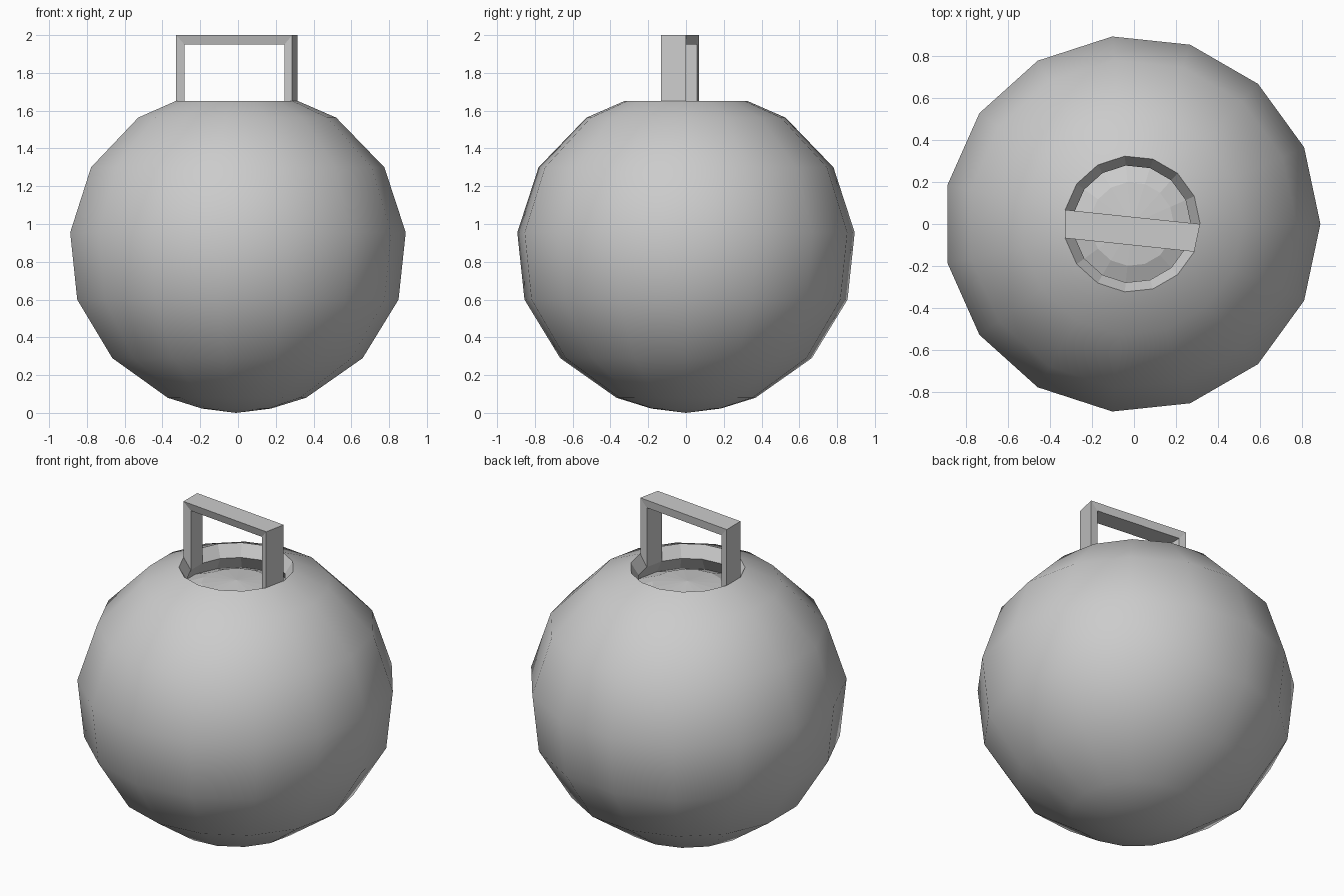
import bpy, bmesh, math

if "Cube" in bpy.data.objects:
    bpy.data.objects.remove(bpy.data.objects["Cube"])

SIDES = 15
CX = -0.01  # odd side count shifts the axis slightly off the box centre


def pt(r, i, z):
    a = 2 * math.pi * i / SIDES
    return (CX + r * math.cos(a), r * math.sin(a), z)


def make_object(name, bm):
    bmesh.ops.recalc_face_normals(bm, faces=bm.faces)
    me = bpy.data.meshes.new(name)
    bm.to_mesh(me)
    bm.free()
    ob = bpy.data.objects.new(name, me)
    bpy.context.collection.objects.link(ob)
    return ob


# Ball: outer profile from bottom pole to rim, then recessed cavity to its domed floor
outer = [(0, 0), (0.185, 0.023), (0.37, 0.08), (0.67, 0.29), (0.86, 0.60),
         (0.898, 0.955), (0.785, 1.30), (0.53, 1.563), (0.325, 1.652)]
cavity = [(0.28, 1.58), (0.34, 1.49), (0.20, 1.55), (0, 1.57)]

bm = bmesh.new()
rings = []
for r, z in outer + cavity:
    n = SIDES if r else 1
    rings.append([bm.verts.new(pt(r, i, z)) for i in range(n)])
for k, (a, b) in enumerate(zip(rings, rings[1:])):
    for i in range(SIDES):
        j = (i + 1) % SIDES
        if len(a) == 1:
            vs = (a[0], b[j], b[i])
        elif len(b) == 1:
            vs = (a[i], a[j], b[0])
        else:
            vs = (a[i], a[j], b[j], b[i])
        f = bm.faces.new(vs)
        f.smooth = k < len(outer) - 1
# Crisp rim and flat-faceted cavity
for e in bm.edges:
    if any(not f.smooth for f in e.link_faces):
        e.smooth = False
make_object("ball_body", bm)

# Handle: bracket rising from two opposite rim segments
R_OUT, R_IN = outer[-1][0], cavity[0][0]
LEFT, RIGHT = (7, 8), (0, 14)
bm = bmesh.new()
strips = []
for side in (0, 1):  # 0 = back edge, 1 = front edge
    l, r = LEFT[side], RIGHT[side]
    path = [(R_OUT, l, 1.652), (R_OUT, l, 2.0), (R_OUT, r, 2.0), (R_OUT, r, 1.652),
            (R_IN, r, 1.58), (R_IN, r, 1.95), (R_IN, l, 1.95), (R_IN, l, 1.58)]
    v = [bm.verts.new(pt(*p)) for p in path]
    for q in ((0, 1, 6, 7), (1, 2, 5, 6), (2, 3, 4, 5)):
        bm.faces.new([v[i] for i in q])
    strips.append(v)
a, b = strips
for i in range(8):
    j = (i + 1) % 8
    bm.faces.new((a[i], a[j], b[j], b[i]))
make_object("handle", bm)
